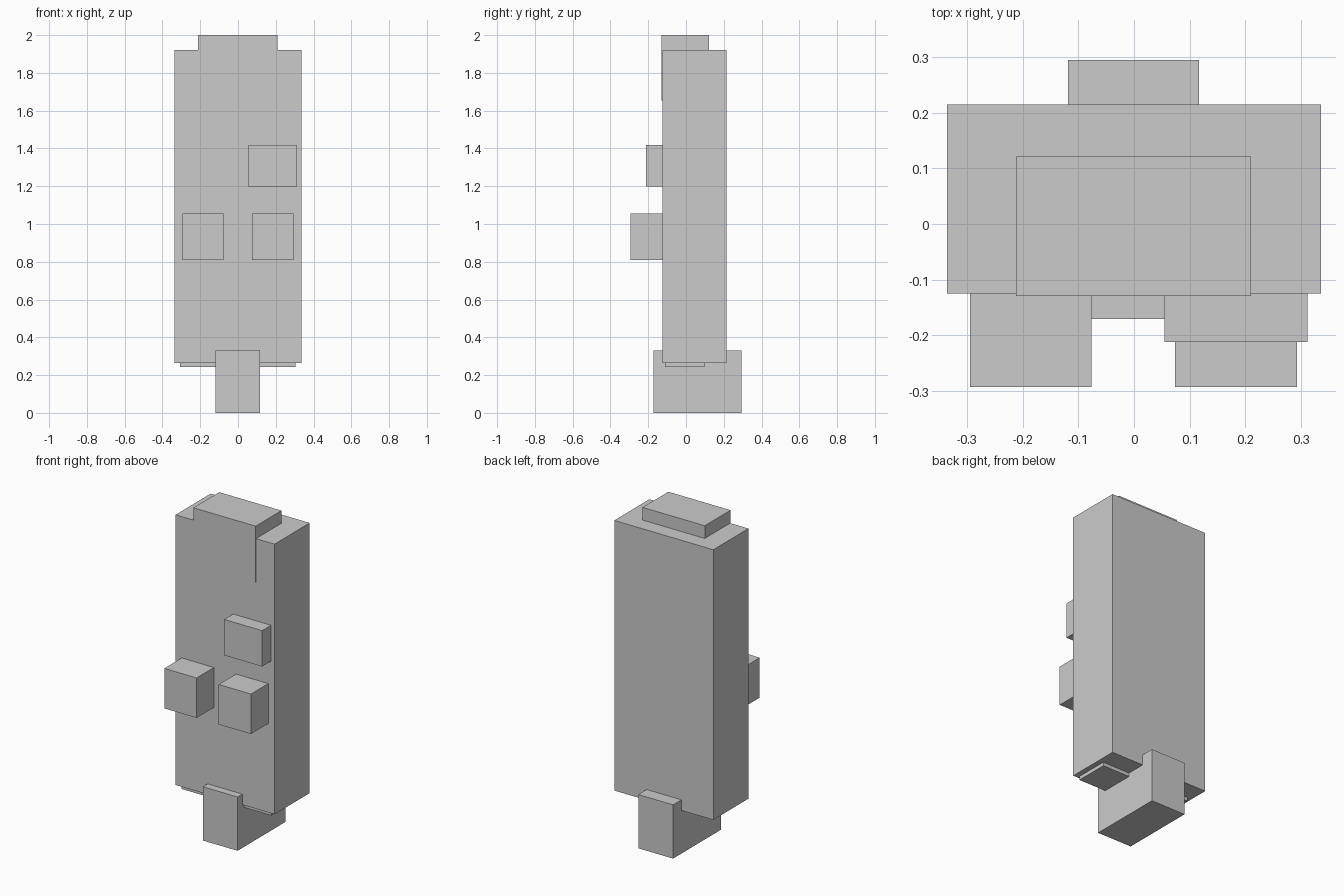
import bpy
import bmesh
from mathutils import Vector

default = bpy.data.objects.get("Cube")
if default:
    bpy.data.objects.remove(default, do_unlink=True)

# Single flat grey
grey = bpy.data.materials.new("plain_grey")
grey.use_nodes = True
colour = (0.6, 0.6, 0.6, 1.0)
grey.diffuse_color = colour
grey.node_tree.nodes["Principled BSDF"].inputs["Base Color"].default_value = colour


def box(name, x, y, z):
    """Box from its (low, high) extents on each axis."""
    low, high = (Vector(corner) for corner in zip(x, y, z))
    bm = bmesh.new()
    bmesh.ops.create_cube(bm, size=1)
    bmesh.ops.scale(bm, vec=high - low, verts=bm.verts)
    bmesh.ops.translate(bm, vec=(low + high) / 2, verts=bm.verts)
    mesh = bpy.data.meshes.new(name)
    bm.to_mesh(mesh)
    bm.free()
    mesh.materials.append(grey)
    obj = bpy.data.objects.new(name, mesh)
    bpy.context.collection.objects.link(obj)
    return obj


# Tall main body
FRONT = -0.125
box("body", (-0.336, 0.336), (FRONT, 0.215), (0.265, 1.922))

# Cap standing through the top, just proud of the front
box("top_cap", (-0.212, 0.21), (-0.129, 0.121), (1.655, 2.0))

# Shallow slab under the body
box("bottom_slab", (-0.306, 0.304), (-0.11, 0.097), (0.243, 0.33))

# Foot block reaching past the front and back
box("foot", (-0.119, 0.117), (-0.171, 0.295), (0.0, 0.33))

# Blocks on the front
box("upper_front_block", (0.055, 0.312), (-0.212, FRONT + 0.02), (1.198, 1.418))
for side, x in (("right", (-0.295, -0.076)), ("left", (0.074, 0.293))):
    box(side + "_front_block", x, (-0.293, FRONT + 0.02), (0.81, 1.055))
